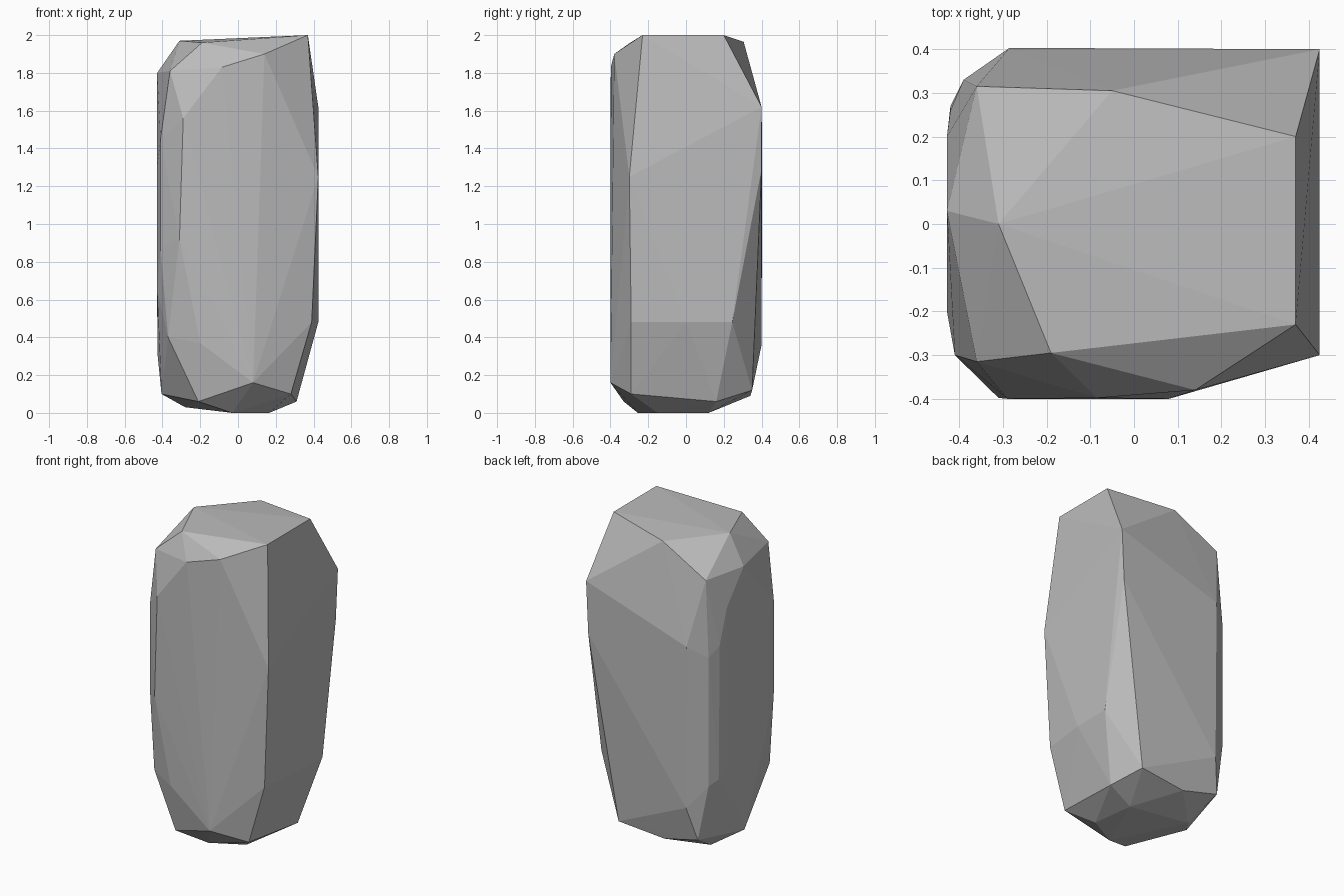
import bpy, bmesh

# Corner points of the stone, grouped by region
crown = [(.37, .2, 2), (.37, -.23, 2), (-.31, 0, 1.97), (-.19, -.295, 1.96),
         (-.05, .305, 1.965), (-.36, .315, 1.8), (-.428, .03, 1.8),
         (-.36, -.315, 1.81), (.14, -.38, 1.9), (-.085, -.398, 1.83)]
right_side = [(.425, .4, 1.62), (.41, .4, 1.29), (.425, -.3, 1.25),
              (.39, -.29, .48), (.425, 0, .48), (.425, .245, .48)]
front_side = [(-.29, -.4, 1.56), (-.31, -.398, .92), (-.2, -.392, .37),
              (-.37, -.315, .4), (.08, -.4, .16)]
back_side = [(-.285, .403, 1.39), (-.39, .33, 1.32), (-.39, .33, .5),
             (-.28, .4, .36), (.23, .35, .12)]
left_side = [(-.42, .26, 1.38), (-.428, .2, 1.6), (-.42, .27, .53),
             (-.428, .2, .55), (-.41, -.3, 1.45), (-.41, -.3, .87),
             (-.428, -.2, 1.3), (-.428, -.2, .65), (-.425, .1, .3)]
base = [(.28, -.29, .1), (.31, .16, .06), (-.085, .34, .09), (-.33, .352, .15),
        (-.405, -.01, .1), (-.28, .15, .03), (-.21, -.33, .06),
        (-.03, -.255, 0), (.165, -.15, 0), (.13, .12, 0)]

# Wrap the corners in a faceted convex shell
bm = bmesh.new()
for p in crown + right_side + front_side + back_side + left_side + base:
    bm.verts.new(p)
bmesh.ops.convex_hull(bm, input=bm.verts)
bmesh.ops.delete(bm, geom=[v for v in bm.verts if not v.link_faces], context='VERTS')
bmesh.ops.recalc_face_normals(bm, faces=bm.faces)
mesh = bpy.data.meshes.new("standing_stone")
bm.to_mesh(mesh)
bm.free()

# Plain grey stone
grey = bpy.data.materials.new("stone_grey")
grey.diffuse_color = (.5, .5, .5, 1)
mesh.materials.append(grey)
bpy.context.collection.objects.link(bpy.data.objects.new("standing_stone", mesh))
